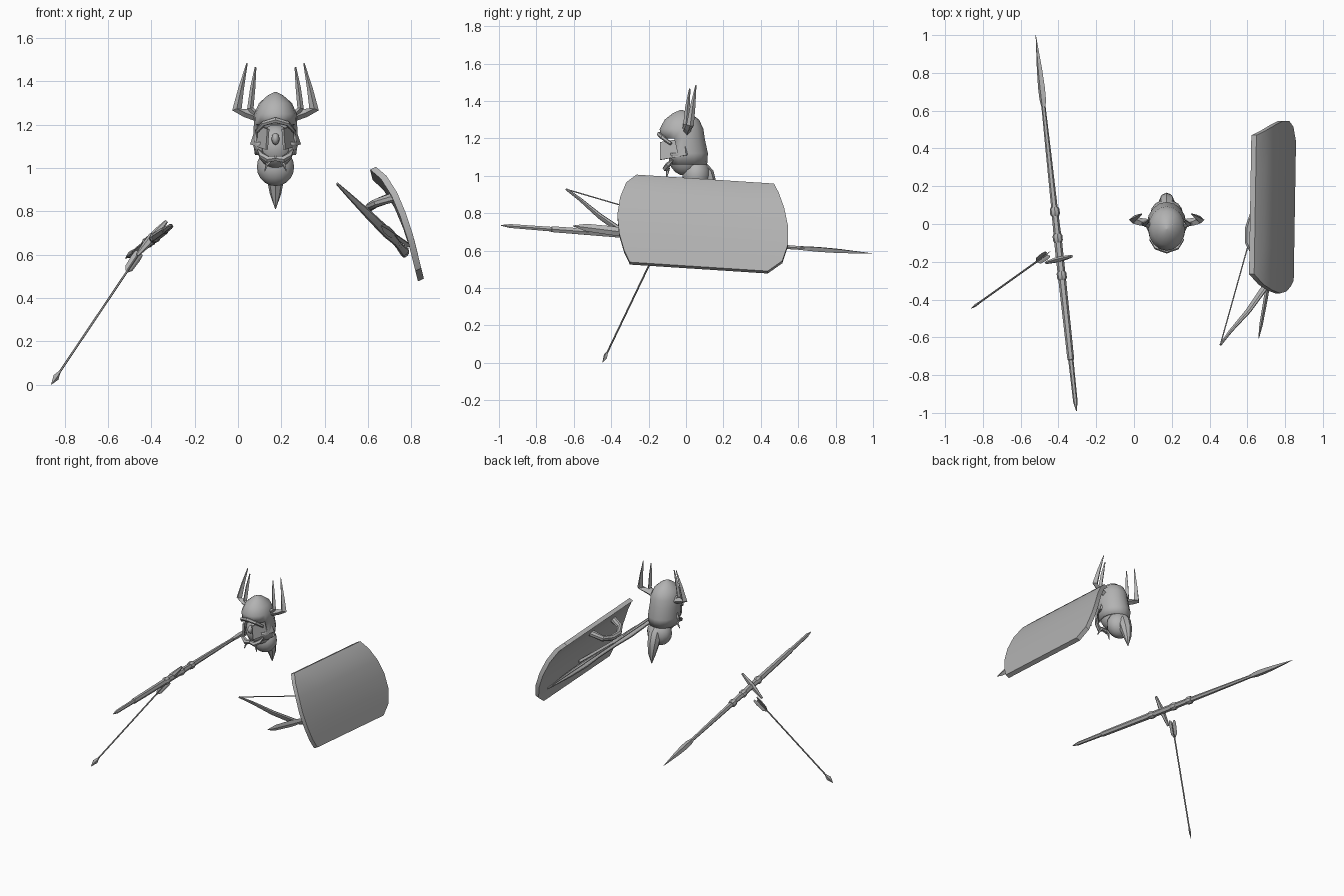
import bpy, bmesh, math
from mathutils import Vector, Matrix

cube = bpy.data.objects.get("Cube")
if cube:
    bpy.data.objects.remove(cube, do_unlink=True)

grey = bpy.data.materials.new("plain grey")
grey.use_nodes = True
TONE = (0.45, 0.45, 0.45, 1)
grey.diffuse_color = TONE
grey.node_tree.nodes["Principled BSDF"].inputs["Base Color"].default_value = TONE

HX = 0.173  # head centre line


def finish(name, bm, smooth=35):
    bmesh.ops.recalc_face_normals(bm, faces=bm.faces)
    mesh = bpy.data.meshes.new(name)
    bm.to_mesh(mesh)
    bm.free()
    ob = bpy.data.objects.new(name, mesh)
    bpy.context.collection.objects.link(ob)
    mesh.materials.append(grey)
    bpy.ops.object.select_all(action='DESELECT')
    ob.select_set(True)
    bpy.context.view_layer.objects.active = ob
    if smooth:
        bpy.ops.object.shade_smooth_by_angle(angle=math.radians(smooth))
    return ob


def bridge(bm, rings):
    for a, b in zip(rings, rings[1:]):
        n = len(a)
        for i in range(n):
            j = (i + 1) % n
            bm.faces.new((a[i], a[j], b[j], b[i]))


def loft(name, path, radii, sides=8, up=(0, 0, 1), smooth=35):
    """Sweep an elliptical section; each radius is (sideways, along up)."""
    pts = [Vector(p) for p in path]
    bm = bmesh.new()
    rings = []
    for i, p in enumerate(pts):
        d = (pts[min(i + 1, len(pts) - 1)] - pts[max(i - 1, 0)]).normalized()
        side = Vector(up).cross(d).normalized()
        top = d.cross(side)
        r = radii[i] if isinstance(radii[i], tuple) else (radii[i], radii[i])
        ring = []
        for k in range(sides):
            a = math.tau * k / sides
            ring.append(bm.verts.new(p + side * r[0] * math.cos(a) + top * r[1] * math.sin(a)))
        rings.append(ring)
    bridge(bm, rings)
    bm.faces.new(rings[0])
    bm.faces.new(rings[-1])
    return finish(name, bm, smooth)


def along(a, b, stations):
    a, b = Vector(a), Vector(b)
    return [a.lerp(b, t) for t in stations]


def ball(name, centre, size):
    bm = bmesh.new()
    bmesh.ops.create_uvsphere(bm, u_segments=16, v_segments=10, radius=1)
    bmesh.ops.transform(bm, matrix=Matrix.Translation(centre) @ Matrix.Diagonal((*size, 1)), verts=bm.verts)
    return finish(name, bm, 50)


# Curved shield: rows of x, z, near y, far y
rows = [(.635, 1.01, -.265, .47), (.685, .965, -.32, .495), (.735, .885, -.352, .525),
        (.775, .79, -.367, .545), (.808, .69, -.357, .545), (.83, .6, -.33, .515),
        (.845, .54, -.3, .437)]
bm = bmesh.new()
grid = []
for x, z, y0, y1 in rows:
    line = []
    for k in range(5):
        y = y0 + (y1 - y0) * k / 4
        f = (y + .33) / .85
        line.append(bm.verts.new((x + .014 * f, y, z - .055 * f)))
    grid.append(line)
for a, b in zip(grid, grid[1:]):
    for k in range(4):
        bm.faces.new((a[k], b[k], b[k + 1], a[k + 1]))
bmesh.ops.recalc_face_normals(bm, faces=bm.faces)
if sum(f.normal.x for f in bm.faces) < 0:
    bmesh.ops.reverse_faces(bm, faces=bm.faces)
inner = bmesh.ops.extrude_face_region(bm, geom=list(bm.faces))["geom"]
for v in inner:
    if isinstance(v, bmesh.types.BMVert):
        v.co += Vector((-.027, 0, -.013))
finish("shield", bm)

# Shield grip loop
loft("shield_grip", [(.72, .08, .87), (.63, .05, .835), (.607, -.02, .82), (.607, -.1, .82),
                     (.64, -.16, .84), (.73, -.19, .87)], [.024, .02, .02, .02, .02, .024], up=(.4, 0, 1))

# Bow, string and short blade behind the shield
A, B = Vector((.457, -.64, .928)), Vector((.77, .48, .60))
bulge = Vector((.68, -.37, -.63)) * .2
shape = [(0, 0), (.08, .22), (.2, .62), (.33, .95), (.43, 1), (.57, 1), (.67, .95), (.8, .62), (.92, .22), (1, 0)]
limb = []
for t, h in shape:
    p = A.lerp(B, t) + bulge * h * (1 if t < .5 else .8)
    limb.append((min(p.x, .775), p.y, p.z))
loft("bow", limb, [(.006, .006), (.012, .008), (.02, .011), (.024, .013), (.017, .017),
                   (.017, .017), (.024, .013), (.02, .011), (.012, .008), (.006, .006)], up=bulge)
loft("bow_string", [A, B], [.0035, .0035], sides=5, up=bulge)
loft("short_blade", along((.66, -.605, .732), (.785, .1, .645), (0, .1, .3, .5, .52, 1)),
     [(.002, .002), (.009, .02), (.011, .024), (.01, .016), (.012, .012), (.012, .012)], sides=4, smooth=0)

# Long spear with a sleeve, cross guard and leaf-shaped head
FRONT, BACK = (-.305, -.99, .735), (-.52, 1.0, .584)
stations = (0, .025, .135, .137, .3, .4, .45, .55, .7, .815)
loft("spear_shaft", along(FRONT, BACK, stations),
     [.002, .012, .014, .018, .02, .021, .021, .017, .014, .011], sides=6)
loft("spear_head", along(FRONT, BACK, (.805, .83, .86, .91, 1)),
     [.012, (.014, .02), (.015, .021), (.013, .016), .001], sides=4, up=(1, 0, .6), smooth=0)
for i, t in enumerate((.36, .46, .53)):
    loft(f"spear_collar_{i + 1}", along(FRONT, BACK, (t - .012, t - .006, t + .006, t + .012)),
         [.02, .026, .026, .02])
loft("spear_guard", along((-.465, -.205, .598), (-.33, -.17, .755), (0, .25, .5, .75, 1)),
     [(.008, .008), (.016, .012), (.022, .016), (.016, .012), (.008, .008)], sides=6, up=(0, 1, 0))

# Loose arrow
TIP, NOCK = Vector((-.862, -.447, .001)), Vector((-.46, -.16, .60))
loft("arrow_shaft", along(TIP, NOCK, (.06, 1)), [.005, .005], sides=6)
loft("arrow_head", along(TIP, NOCK, (0, .055, .09, .1)),
     [.001, (.007, .017), (.006, .008), .005], sides=4, smooth=0)
axis = (NOCK - TIP).normalized()
for i in range(3):
    out = (axis.orthogonal().normalized()) @ Matrix.Rotation(math.tau * i / 3, 3, axis)
    base = along(TIP, NOCK, (.87, .9, .98, 1.02))
    loft(f"arrow_feather_{i + 1}", [p + out * h for p, h in zip(base, (.004, .012, .014, .018))],
         [(.001, .002), (.002, .011), (.002, .013), (.001, .006)], sides=4, up=out, smooth=0)

# Helmet shell, open at the face: z, half width, half depth, y centre
rings = []
bm = bmesh.new()
for z, rx, ry, cy in [(1.06, .095, .11, .003), (1.12, .104, .117, 0), (1.2, .1, .118, -.018),
                      (1.25, .098, .117, -.024), (1.3, .076, .092, -.022),
                      (1.335, .036, .045, -.024), (1.352, .004, .004, -.026)]:
    rings.append([bm.verts.new((HX + rx * math.sin(math.tau * k / 16), cy - ry * math.cos(math.tau * k / 16), z))
                  for k in range(16)])
bridge(bm, rings)
bm.faces.new(rings[-1])
opening = [f for f in bm.faces if f.calc_center_median().z < 1.19 and f.calc_center_median().y < -.07]
bmesh.ops.delete(bm, geom=opening, context='FACES')
helmet = finish("helmet", bm)
wall = helmet.modifiers.new("wall", 'SOLIDIFY')
wall.thickness = .012

# Face, hair and tail of hair
ball("face", (HX, -.005, 1.1), (.088, .088, .1))
ball("nose", (HX, -.1, 1.135), (.018, .028, .028))
ball("hair", (HX, .055, 1.005), (.086, .075, .088))
loft("hair_tail", [(HX, .075, 1.06), (HX, .105, 1.01), (HX, .125, .95), (HX, .14, .88), (HX, .145, .812)],
     [.03, .045, .04, .026, .002], up=(0, 1, 0))

# Brow ridge along the helmet rim
loft("brow_ridge", [(HX + .085, -.08, 1.17), (HX + .055, -.125, 1.205), (HX, -.142, 1.222),
                    (HX - .055, -.125, 1.205), (HX - .085, -.08, 1.17)],
     [.009, .012, .014, .012, .009], sides=6)

# Mirrored head parts
for s, label in ((1, "left"), (-1, "right")):
    def side(points):
        return [(HX + s * x, y, z) for x, y, z in points]

    loft(f"{label}_outer_horn", side([(.085, .005, 1.235), (.14, .012, 1.255), (.178, .022, 1.27),
                                      (.158, .036, 1.37), (.131, .053, 1.485)]),
         [.02, .02, (.022, .02), (.013, .014), .003], sides=4, up=(0, 1, 0), smooth=0)
    loft(f"{label}_inner_horn", side([(.085, -.005, 1.245), (.116, 0, 1.275), (.105, .008, 1.37), (.092, .02, 1.465)]),
         [.015, .015, .012, .004], sides=4, up=(0, 1, 0), smooth=0)

    # Flared cheek plate
    bm = bmesh.new()
    quad = [bm.verts.new(p) for p in side([(.088, -.01, 1.2), (.118, 0, 1.11), (.045, -.138, 1.085), (.038, -.14, 1.18)])]
    face = bm.faces.new(quad)
    ext = bmesh.ops.extrude_face_region(bm, geom=[face])["geom"]
    for v in ext:
        if isinstance(v, bmesh.types.BMVert):
            v.co += Vector((-s * .01, .008, 0))
    finish(f"{label}_cheek_plate", bm, 0)

    loft(f"{label}_moustache", side([(.002, -.105, 1.045), (.035, -.108, 1.04), (.065, -.095, 1.06), (.08, -.07, 1.085)]),
         [.014, .017, .014, .004], sides=6)
    loft(f"{label}_whisker", side([(.02, -.095, 1.04), (.04, -.1, 1.015), (.05, -.105, .985)]),
         [.009, .007, .002], sides=5, up=(0, 1, 0))
